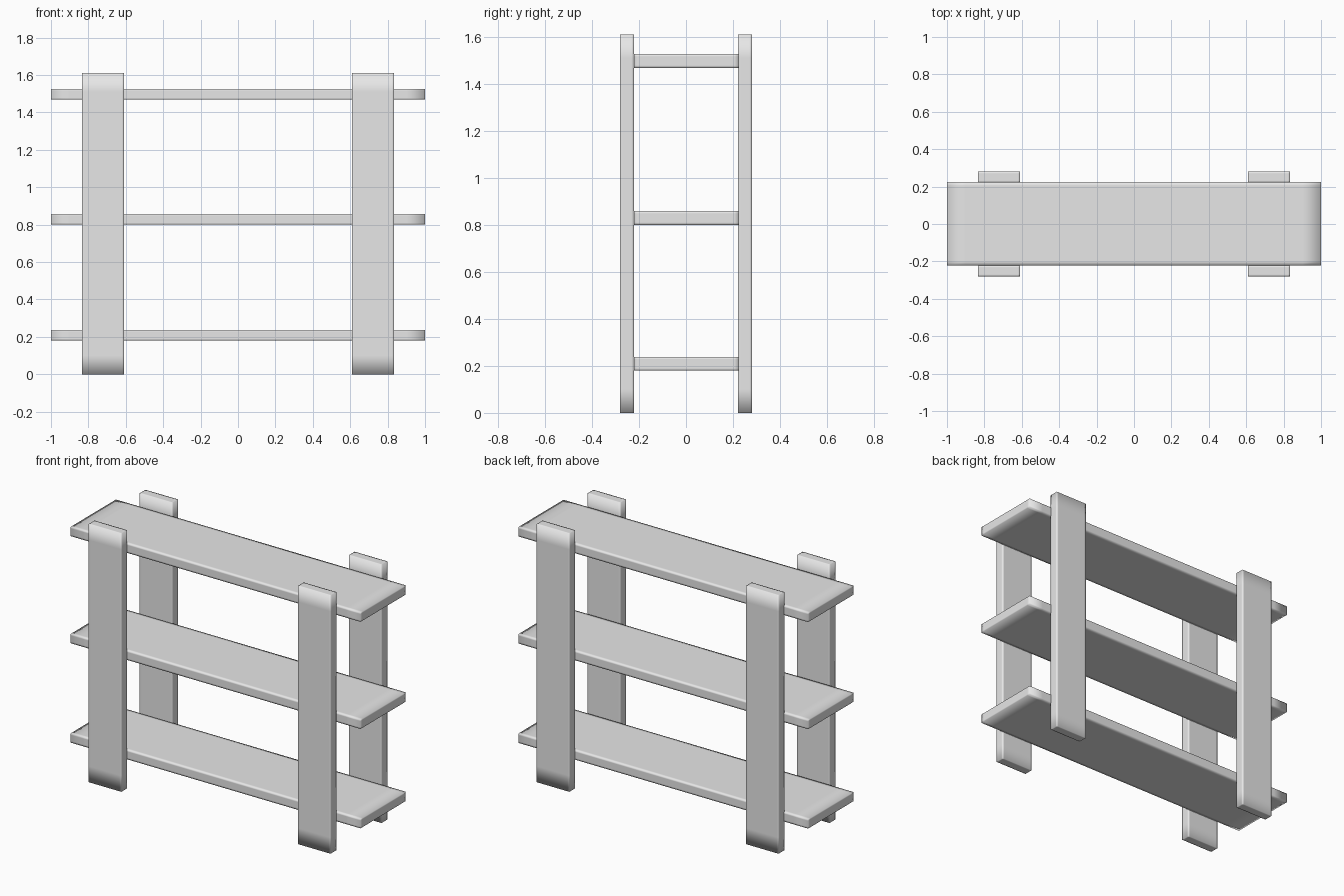
import bpy
import bmesh
from mathutils import Vector

cube = bpy.data.objects.get("Cube")
if cube:
    bpy.data.objects.remove(cube, do_unlink=True)

grey = bpy.data.materials.new("plain_grey")
grey.use_nodes = True
GREY = (0.8, 0.8, 0.8, 1)
grey.diffuse_color = GREY
grey.node_tree.nodes["Principled BSDF"].inputs["Base Color"].default_value = GREY


def board(name, low, high, loops):
    """Smooth-shaded box with a support loop near both ends of each axis in loops."""
    low, high = Vector(low), Vector(high)
    size = high - low
    bm = bmesh.new()
    bmesh.ops.create_cube(bm, size=1)
    bmesh.ops.scale(bm, vec=size, verts=bm.verts)
    for axis, inset in loops.items():
        for side in (-1, 1):
            point, normal = Vector(), Vector()
            point[axis] = side * (size[axis] / 2 - inset)
            normal[axis] = 1
            bmesh.ops.bisect_plane(bm, geom=bm.verts[:] + bm.edges[:] + bm.faces[:],
                                   plane_co=point, plane_no=normal)
    for face in bm.faces:
        face.smooth = True
    mesh = bpy.data.meshes.new(name)
    bm.to_mesh(mesh)
    bm.free()
    mesh.materials.append(grey)
    obj = bpy.data.objects.new(name, mesh)
    obj.location = (low + high) / 2
    bpy.context.collection.objects.link(obj)


# Three shelves
for name, z in (("bottom_shelf", 0.18), ("middle_shelf", 0.8), ("top_shelf", 1.468)):
    board(name, (-1, -0.221, z), (1, 0.225, z + 0.058), {0: 0.1, 1: 0.02, 2: 0.01})

# Four upright posts, front and back
for side, x in (("right", -0.722), ("left", 0.722)):
    for end, y in (("front", -0.251), ("back", 0.251)):
        board(f"{end}_{side}_post", (x - 0.113, y - 0.029, 0), (x + 0.113, y + 0.029, 1.61),
              {0: 0.012, 1: 0.01, 2: 0.1})
